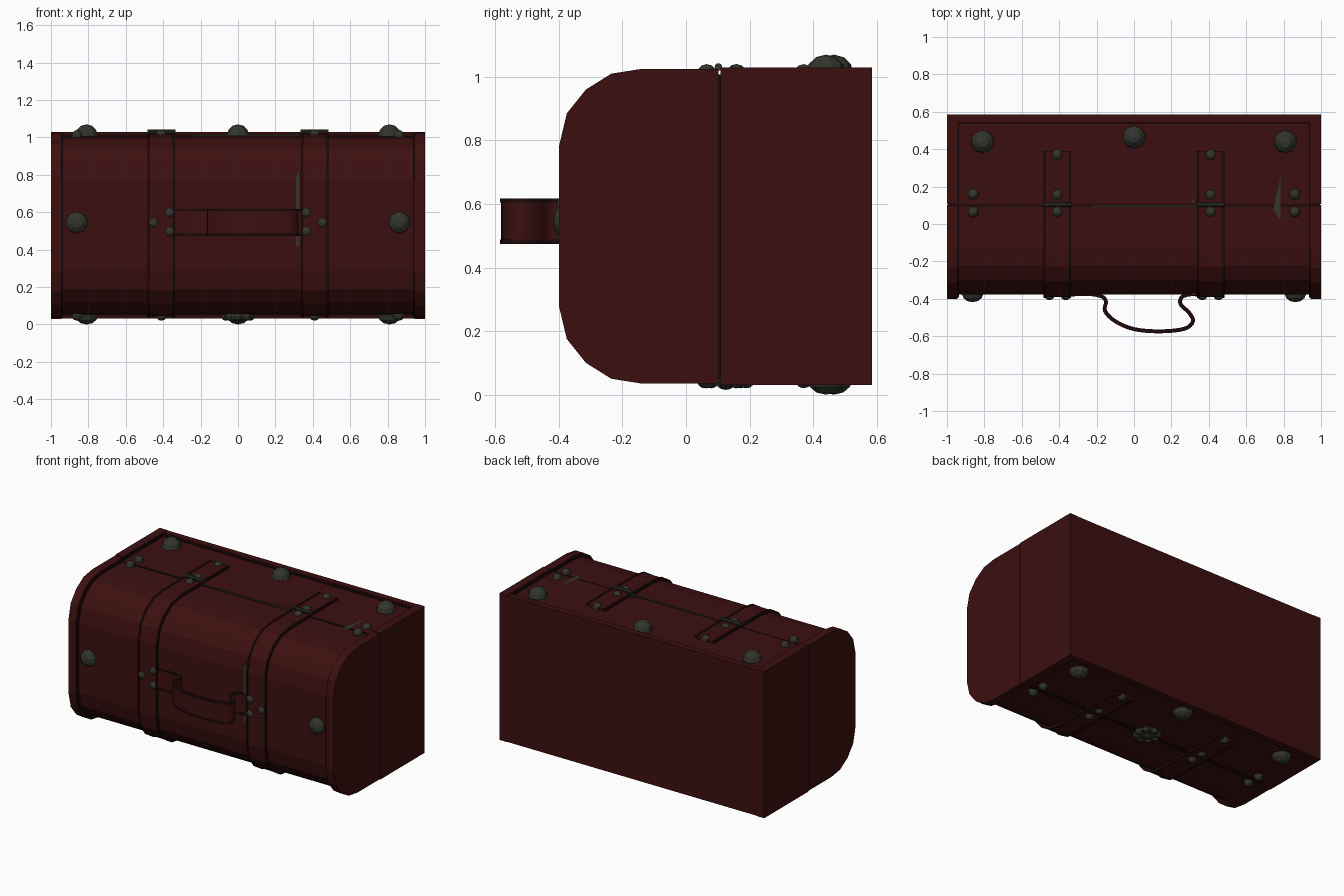
import bpy, bmesh, math
from mathutils import Vector, Matrix

if "Cube" in bpy.data.objects:
    bpy.data.objects.remove(bpy.data.objects["Cube"])


def mat(name, c):
    m = bpy.data.materials.new(name)
    m.diffuse_color = (*c, 1)
    m.use_nodes = True
    m.node_tree.nodes["Principled BSDF"].inputs["Base Color"].default_value = m.diffuse_color
    return m


RED = mat("dark red leather", (0.046, 0.0048, 0.005))
TRIM = mat("stitching dark red", (0.014, 0.003, 0.003))
METAL = mat("aged green metal", (0.032, 0.036, 0.025))

SEAM, YC, ZC = 0.105, 0.1, 0.53


def finish(name, bm, m):
    bmesh.ops.recalc_face_normals(bm, faces=bm.faces[:])
    me = bpy.data.meshes.new(name)
    bm.to_mesh(me)
    bm.free()
    me.materials.append(m)
    ob = bpy.data.objects.new(name, me)
    bpy.context.collection.objects.link(ob)
    return ob


def prism(name, pts, x0, x1, m):
    """Extrude a (y, z) outline along x."""
    bm = bmesh.new()
    f = bm.faces.new([bm.verts.new((x0, y, z)) for y, z in pts])
    r = bmesh.ops.extrude_face_region(bm, geom=[f])
    vs = [v for v in r["geom"] if isinstance(v, bmesh.types.BMVert)]
    bmesh.ops.translate(bm, verts=vs, vec=(x1 - x0, 0, 0))
    return finish(name, bm, m)


def box(name, a, b, m):
    return prism(name, [(a[1], a[2]), (b[1], a[2]), (b[1], b[2]), (a[1], b[2])], a[0], b[0], m)


# rounded front outline, upper half, from the top towards the front
UPPER = [(-0.14, 1.025), (-0.235, 1.01), (-0.315, 0.96), (-0.375, 0.885), (-0.40, 0.78)]


def front_outline(d, y_end=SEAM - 0.003):
    up = [(y_end, 1.025)] + UPPER
    pts = up + [(y, 2 * ZC - z) for y, z in reversed(up)]
    out = []
    for y, z in pts:
        yy = YC + (y - YC) * (1 - d / 0.5) if y < 0 else y
        out.append((yy, ZC + (z - ZC) * (1 - d / 0.495)))
    return out


def lid_outline(d, y1):
    t = 0.5 - d
    y0 = SEAM + 0.003
    return [(y0, ZC - t), (y1, ZC - t), (y1, ZC + t), (y0, ZC + t)]


def wrapped(name, d, x0, x1, y1, m):
    """Front shell part and lid part, separated by the seam."""
    prism(name + "_front", front_outline(d), x0, x1, m)
    prism(name + "_back", lid_outline(d, y1), x0, x1, m)


# main trunk, raised end rims and raised back border
wrapped("trunk_body", 0.022, -0.95, 0.95, 0.55, RED)
for s in (-1, 1):
    a, b = sorted((s * 0.943, s * 1.0))
    wrapped("end_rim", 0.0, a, b, 0.585, RED)
    a, b = sorted((s * 0.936, s * 0.944))
    wrapped("end_rim_piping", 0.008, a, b, 0.545, TRIM)
box("back_border", (-0.943, 0.543, 0.032), (0.943, 0.585, 1.028), RED)
box("back_border_piping", (-0.94, 0.537, 0.042), (0.94, 0.544, 1.018), TRIM)

# dark core seen through the seam gap
box("seam_core", (-0.995, 0.09, 0.05), (0.995, 0.12, 1.008), TRIM)

# straps with stitched edges
for s in (-1, 1):
    c = s * 0.41
    wrapped("strap", 0.009, c - 0.066, c + 0.066, 0.39, RED)
    for e in (-1, 1):
        x = c + e * 0.067
        wrapped("strap_edge", 0.005, x - 0.006, x + 0.006, 0.39, TRIM)


def dome(name, pos, normal, r, h):
    bm = bmesh.new()
    bmesh.ops.create_uvsphere(bm, u_segments=10, v_segments=6, radius=1)
    q = Vector((0, 0, 1)).rotation_difference(Vector(normal)).to_matrix().to_4x4()
    M = Matrix.Translation(pos) @ q @ Matrix.Diagonal((r, r, h, 1))
    bmesh.ops.transform(bm, matrix=M, verts=bm.verts[:])
    return finish(name, bm, METAL)


# large studs and rivets on the top, repeated underneath
for n, name in ((1, "top"), (-1, "bottom")):
    def at(x, y, off):
        return (x, y, ZC + n * off)
    for x, y in ((-0.81, 0.44), (0, 0.465), (0.81, 0.44)):
        dome(name + "_stud", at(x, y, 0.48), (0, 0, n), 0.062, 0.06 if n > 0 else 0.05)
    for s in (-1, 1):
        for x, y in ((0.86, 0.16), (0.86, 0.065), (0.41, 0.37), (0.41, 0.157), (0.41, 0.065)):
            dome(name + "_rivet", at(s * x, y, 0.48), (0, 0, n), 0.03, 0.03)

# front studs and handle rivets
for s in (-1, 1):
    dome("front_stud", (s * 0.863, -0.373, 0.545), (0, -1, 0), 0.06, 0.045)
    for x, z in ((0.452, 0.545), (0.365, 0.598), (0.365, 0.498)):
        dome("handle_rivet", (s * x, -0.385, z), (0, -1, 0), 0.028, 0.022)


def cyl(name, pos, axis, r, length, m, n=10):
    bm = bmesh.new()
    q = Vector((0, 0, 1)).rotation_difference(Vector(axis)).to_matrix().to_4x4()
    bmesh.ops.create_cone(bm, cap_ends=True, segments=n, radius1=r, radius2=r,
                          depth=length, matrix=Matrix.Translation(pos) @ q)
    return finish(name, bm, m)


# hinges and the metal strip along the seam
for s in (-1, 1):
    cyl("hinge_barrel", (s * 0.41, SEAM - 0.003, 1.031), (1, 0, 0), 0.012, 0.15, METAL)
cyl("latch_pin", (0.315, 0.125, 1.012), (0, 0, 1), 0.013, 0.03, METAL)
box("seam_strip", (-0.23, 0.09, 1.0), (0.33, 0.1, 1.013), METAL)

# rosette lock underneath
cyl("lock_plate", (0, 0.125, 0.045), (0, 0, 1), 0.075, 0.03, METAL, 16)
for i in range(8):
    a = i * math.pi / 4
    dome("lock_petal", (0.065 * math.cos(a), 0.125 + 0.065 * math.sin(a), 0.04),
         (0, 0, -1), 0.025, 0.02)
dome("lock_boss", (0, 0.125, 0.035), (0, 0, -1), 0.03, 0.02)

# slivers of the inner stay showing through the leather
prism("stay_sliver_front", [(-0.381, 0.42), (-0.37, 0.42), (-0.37, 0.82), (-0.381, 0.82)],
      0.31, 0.33, METAL)
bm = bmesh.new()
bm.faces.new([bm.verts.new(p) for p in ((0.783, 0.02, 1.011), (0.783, 0.25, 1.011),
                                        (0.765, 0.17, 1.011), (0.745, 0.08, 1.011))])
finish("stay_sliver_top", bm, METAL)

# handle: bent leather band swept along a smooth path seen from above
KEYS = [(-0.36, -0.378), (-0.25, -0.374), (-0.175, -0.386), (-0.15, -0.415), (-0.155, -0.465),
        (-0.10, -0.52), (0.0, -0.562), (0.14, -0.574), (0.27, -0.56), (0.315, -0.52),
        (0.295, -0.475), (0.25, -0.43), (0.255, -0.392), (0.30, -0.376), (0.36, -0.378)]


def smooth_path(keys, n=4):
    k = [Vector(p) for p in keys]
    k = [2 * k[0] - k[1]] + k + [2 * k[-1] - k[-2]]
    out = []
    for a, b, c, d in zip(k, k[1:], k[2:], k[3:]):
        for i in range(n):
            t = i / n
            out.append(0.5 * (2 * b + (c - a) * t + (2 * a - 5 * b + 4 * c - d) * t * t
                              + (3 * b - a - 3 * c + d) * t ** 3))
    return out + [k[-2]]


def band(name, path, z0, z1, t, m):
    bm = bmesh.new()
    rings = []
    for i, p in enumerate(path):
        d = path[min(i + 1, len(path) - 1)] - path[max(i - 1, 0)]
        o = Vector((-d.y, d.x)).normalized() * t
        rings.append([bm.verts.new((*(p + s * o), z))
                      for s, z in ((-1, z0), (1, z0), (1, z1), (-1, z1))])
    for a, b in zip(rings, rings[1:]):
        for j in range(4):
            bm.faces.new((a[j], a[(j + 1) % 4], b[(j + 1) % 4], b[j]))
    bm.faces.new(rings[0])
    bm.faces.new(rings[-1])
    return finish(name, bm, m)


path = smooth_path(KEYS)
band("handle", path, 0.485, 0.607, 0.008, RED)
band("handle_edge_low", path, 0.474, 0.488, 0.0105, TRIM)
band("handle_edge_high", path, 0.604, 0.618, 0.0105, TRIM)
